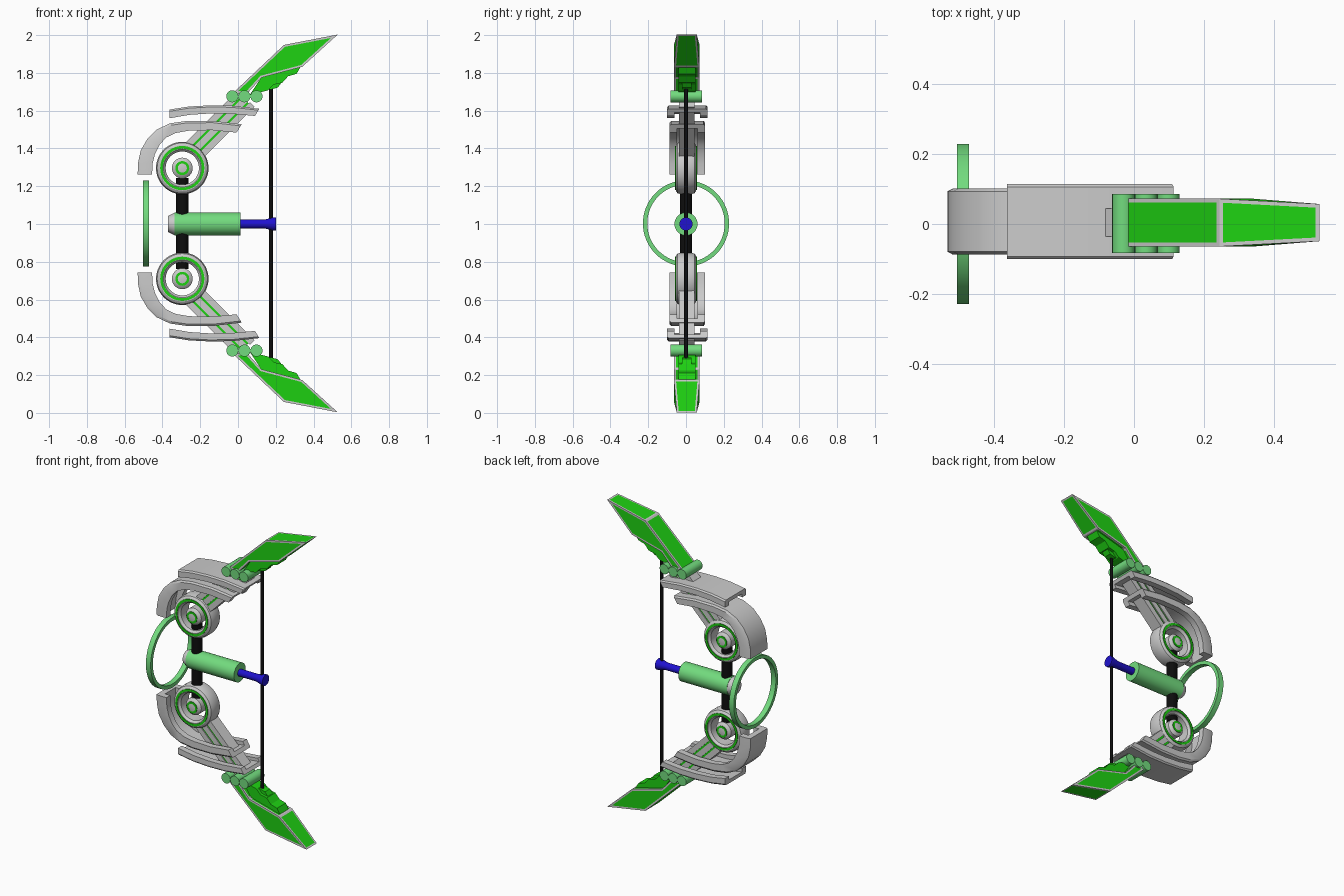
import bpy, bmesh, math
from mathutils import Matrix, Vector

if "Cube" in bpy.data.objects:
    bpy.data.objects.remove(bpy.data.objects["Cube"], do_unlink=True)

MID = 1.003          # height of the mirror plane between the two halves
OFF = 0.007          # small sideways offset of the limbs


def material(name, rgb):
    m = bpy.data.materials.new(name)
    m.use_nodes = True
    m.diffuse_color = (*rgb, 1)
    m.node_tree.nodes["Principled BSDF"].inputs["Base Color"].default_value = (*rgb, 1)
    return m


GREY = material("light grey", (0.6, 0.6, 0.6))
GREEN = material("bright green", (0.013, 0.64, 0.006))
MINT = material("pale green", (0.17, 0.71, 0.21))
BLACK = material("black", (0.004, 0.004, 0.004))
BLUE = material("blue", (0.014, 0.006, 0.62))


def finish(bm, name, mats, smooth=True):
    bmesh.ops.recalc_face_normals(bm, faces=bm.faces)
    me = bpy.data.meshes.new(name)
    bm.to_mesh(me)
    bm.free()
    for m in mats:
        me.materials.append(m)
    if smooth:
        me.shade_smooth()
        me.set_sharp_from_angle(angle=math.radians(32))
    ob = bpy.data.objects.new(name, me)
    bpy.context.collection.objects.link(ob)
    return ob


def loft(name, rings, mat, closed=False, smooth=True):
    """Skin a row of cross-sections; cap the ends unless closed."""
    bm = bmesh.new()
    vs = [[bm.verts.new(p) for p in ring] for ring in rings]
    n = len(vs[0])
    pairs = list(zip(vs, vs[1:])) + ([(vs[-1], vs[0])] if closed else [])
    for a, b in pairs:
        for i in range(n):
            j = (i + 1) % n
            bm.faces.new((a[i], a[j], b[j], b[i]))
    if not closed:
        bm.faces.new(vs[0])
        bm.faces.new(vs[-1])
    return finish(bm, name, [mat], smooth)


def lathe(name, profile, axis, centre, mat, closed=False, n=40):
    """Turn (radius, distance along axis) points around the given axis."""
    rot = Vector((0, 0, 1)).rotation_difference(Vector(axis)).to_matrix()
    c = Vector(centre)
    ang = [2 * math.pi * i / n for i in range(n)]
    rings = [[c + rot @ Vector((r * math.cos(a), r * math.sin(a), h)) for a in ang]
             for r, h in profile]
    return loft(name, rings, mat, closed)


def rod(name, r, length, axis, centre, mat, n=24):
    return lathe(name, [(r, -length / 2), (r, length / 2)], axis, centre, mat, n=n)


def prism(name, outline, half, mats, tip=None, border=0):
    """Extrude an x-z outline along y; optionally inset every face for a frame."""
    bm = bmesh.new()
    halves = [tip if tip and i == 2 else half for i in range(len(outline))]
    sides = [[bm.verts.new((x, OFF - 0.003 + s * h, z)) for (x, z), h in zip(outline, halves)]
             for s in (-1, 1)]
    bm.faces.new(sides[0])
    bm.faces.new(sides[1])
    n = len(outline)
    for i in range(n):
        j = (i + 1) % n
        bm.faces.new((sides[0][i], sides[0][j], sides[1][j], sides[1][i]))
    if border:
        bmesh.ops.recalc_face_normals(bm, faces=bm.faces)
        inner = list(bm.faces)
        bmesh.ops.inset_individual(bm, faces=inner, thickness=border, use_even_offset=True)
        for f in inner:
            f.material_index = 1
    return finish(bm, name, mats, smooth=False)


def channel(name, stations, w, mat):
    """Curved guard with a U-shaped section: full back, rails facing inward."""
    r = w - 0.04
    sec = [(-w + 0.008, 0), (w - 0.008, 0), (w, 0.2), (w, 1), (r, 1),
           (r, 0.5), (-r, 0.5), (-r, 1), (-w, 1), (-w, 0.2)]
    rings = []
    for ox, oz, ix, iz in stations:
        rings.append([(ox + (ix - ox) * t, OFF + y, oz + (iz - oz) * t) for y, t in sec])
    return loft(name, rings, mat)


# --- centre: grip, tube, arrow rod, string and sight ring ---
Z, X = (0, 0, 1), (1, 0, 0)
rod("grip", 0.033, 0.48, Z, (-0.295, 0, MID), BLACK)
rod("barrel", 0.061, 0.35, X, (-0.162, 0, 1.0), MINT, 32)
lathe("barrel_cap", [(0.042, -0.37), (0.06, -0.335), (0.06, -0.325)], X, (0, 0, 1), GREY, n=32)
lathe("arrow_rod", [(0.023, 0.01), (0.023, 0.14), (0.035, 0.185), (0.035, 0.2)],
      X, (0, 0, 1), BLUE)
rod("string", 0.01, 1.44, Z, (0.175, 0, MID), BLACK, 12)
lathe("sight_ring", [(0.205, -0.017), (0.228, -0.017), (0.228, 0.017), (0.205, 0.017)],
      X, (-0.487, 0, MID), MINT, closed=True, n=64)

upper = []

# --- wheel: open rim with green bands, hub with green band ---
WX, WZ = -0.295, 1.296
W = (WX, 0, WZ)
Y = (0, 1, 0)
rim = [(0.088, -0.04), (0.1, -0.054), (0.12, -0.054), (0.133, -0.045), (0.139, -0.025)]
rim += [(r, -h) for r, h in reversed(rim)]
upper.append(lathe("wheel_rim", rim, Y, W, GREY, closed=True, n=48))
hub = [(0.022, -0.055), (0.04, -0.05), (0.055, -0.035)]
hub += [(r, -h) for r, h in reversed(hub)]
upper.append(lathe("wheel_hub", hub, Y, W, GREY))
for s, side in ((-1, "front"), (1, "back")):
    for part, r0, r1, d in (("rim", 0.103, 0.117, 0.054), ("hub", 0.024, 0.037, 0.051)):
        band = [(r0, d - 0.004), (r1, d - 0.004), (r1, d + 0.004), (r0, d + 0.004)]
        upper.append(lathe(f"{part}_band_{side}", [(r, s * h) for r, h in band],
                           Y, W, GREEN, closed=True))


# --- slanted arm: grey bars with thin green cores between them ---
def arm_bar(name, across, width, half, mat, start, end):
    d, n = Vector((1, 1)).normalized(), Vector((1, -1)).normalized()
    base = Vector((WX - 0.015, WZ + 0.015))
    pts = [base + d * a + n * (across + s * width / 2)
           for a, s in ((start, -1), (end, -1), (end, 1), (start, 1))]
    return prism(name, [tuple(p) for p in pts], half, [mat])


for i, a in enumerate((-0.045, 0, 0.045)):
    upper.append(arm_bar(f"arm_bar_{i + 1}", a, 0.034, 0.04, GREY, 0.11, 0.5))
for i, a in enumerate((-0.0225, 0.0225)):
    upper.append(arm_bar(f"arm_strip_{i + 1}", a, 0.012, 0.034, GREEN, 0.11, 0.49))

# --- guards: outer x, z then inner x, z at each station ---
upper.append(channel("curved_guard", [
    (-0.531, 1.262, -0.455, 1.262), (-0.53, 1.32, -0.452, 1.32),
    (-0.515, 1.39, -0.44, 1.37), (-0.48, 1.45, -0.415, 1.42),
    (-0.43, 1.5, -0.38, 1.458), (-0.36, 1.533, -0.33, 1.482),
    (-0.27, 1.546, -0.26, 1.494), (-0.13, 1.546, -0.14, 1.497),
    (0.02, 1.528, -0.008, 1.484)], 0.094, GREY))
upper.append(channel("top_guard", [
    (-0.362, 1.606, -0.362, 1.56), (-0.26, 1.622, -0.257, 1.578),
    (-0.15, 1.628, -0.15, 1.585), (-0.03, 1.626, -0.04, 1.584),
    (0.113, 1.61, 0.09, 1.572)], 0.107, GREY))

# --- row of pins and limb ---
for i in range(3):
    upper.append(rod(f"limb_pin_{i + 1}", 0.032, 0.168, Y,
                     (-0.03 + 0.064 * i, 0.002, 1.676), MINT))
upper.append(prism("limb_blade", [
    (-0.028, 1.692), (0.243, 1.948), (0.528, 2.003), (0.34, 1.832),
    (0.125, 1.775), (0.05, 1.692)], 0.068, [GREY, GREEN], tip=0.053, border=0.011))
upper.append(prism("limb_underside", [
    (0.06, 1.68), (0.13, 1.785), (0.335, 1.838), (0.31, 1.795), (0.265, 1.782),
    (0.235, 1.748), (0.19, 1.738), (0.16, 1.708), (0.12, 1.698)], 0.045, [GREEN]))
upper.append(prism("string_anchor", [
    (0.12, 1.71), (0.16, 1.76), (0.24, 1.76), (0.21, 1.722), (0.175, 1.712)],
    0.026, [GREEN]))

# --- mirror the upper half downward ---
flip = Matrix.Translation((0, 0, 2 * MID)) @ Matrix.Scale(-1, 4, Z)
for ob in upper:
    low = ob.copy()
    low.data = ob.data.copy()
    low.data.transform(flip)
    low.data.flip_normals()
    low.name = "lower_" + ob.name
    ob.name = "upper_" + ob.name
    bpy.context.collection.objects.link(low)
